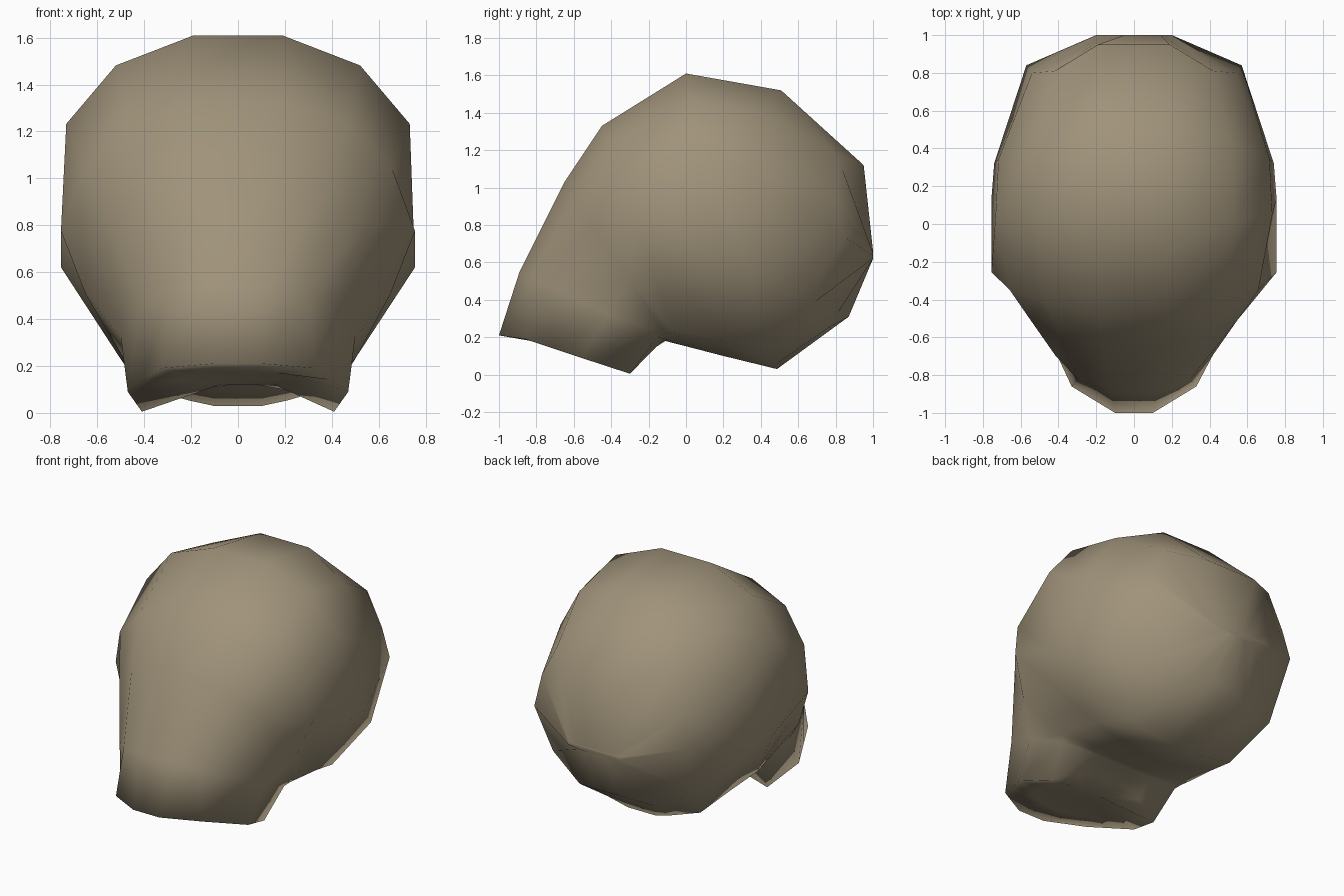
import bpy
import bmesh
from mathutils import Vector

cube = bpy.data.objects.get("Cube")
if cube:
    bpy.data.objects.remove(cube, do_unlink=True)

# One warm stone colour
tan = bpy.data.materials.new("warm_tan")
tan.use_nodes = True
colour = (0.35, 0.29, 0.195, 1)
tan.diffuse_color = colour
tan.node_tree.nodes["Principled BSDF"].inputs["Base Color"].default_value = colour


def section(top, bottom, width, bend=0, shoulder=1, brow=.25, middle=.61, corner=.62):
    """Tilted half ring from a top (y, z) to a bottom (y, z); bend shifts the sides in y.
    Shoulder and corner scale the upper and lower width; brow and middle place the sides."""
    profile = [(.25, 0), (.69 * shoulder, .085), (.97 * shoulder, brow),
               (1, middle), (corner, .945), (corner / 2, .985), (.14, 1)]
    a, b = Vector((0, *top)), Vector((0, *bottom))
    return [a.lerp(b, t) + Vector((width * x, bend * x * x, 0)) for x, t in profile]


def outline(*points):
    """Half ring from points listed top to bottom."""
    return [Vector(p) for p in points]


# Sections from the hollow palate to the back of the skull
sections = [
    # Palate and muzzle rim, arched at the back
    section((-.80, .175), (-.42, .12), .24),
    outline((.10, -1, .21), (.33, -.86, .19), (.40, -.71, .14), (.47, -.56, .09),
            (.41, -.3, .005), (.25, -.25, .09), (.13, -.23, .12)),
    # Muzzle and brow, hinged at the neck
    section((-.89, .55), (-.11, .18), .50, shoulder=.86, corner=.92),
    section((-.65, 1.03), (-.08, .172), .65, shoulder=.87, corner=.74),
    section((-.45, 1.33), (-.04, .162), .755, shoulder=.9, middle=.475, corner=.66),
    # Crown
    section((0, 1.61), (.2, .10), .755, middle=.655),
    section((.52, 1.52), (.49, .03), .74, -.18, brow=.3, corner=.56),
    # Back of the skull
    outline((.19, .95, 1.12), (.42, .81, 1.17), (.54, .80, .95), (.57, .84, .74),
            (.56, .65, .36), (.28, .76, .25), (.10, .87, .31)),
    section((1, .66), (1, .62), .20),
]

# Loft the mirrored sections
bm = bmesh.new()
rings = []
for half in sections:
    right = [bm.verts.new(p) for p in half]
    left = [bm.verts.new((-p.x, p.y, p.z)) for p in reversed(half)]
    rings.append(right + left)
count = len(rings[0])
for a, b in zip(rings, rings[1:]):
    for i in range(count):
        j = (i + 1) % count
        bm.faces.new((a[i], a[j], b[j], b[i]))

# Close both ends with strips across
for ring in (rings[0], rings[-1]):
    for i in range(count // 2 - 1):
        bm.faces.new((ring[i], ring[i + 1], ring[-2 - i], ring[-1 - i]))
bmesh.ops.recalc_face_normals(bm, faces=bm.faces)
for face in bm.faces:
    face.smooth = True

mesh = bpy.data.meshes.new("skull")
bm.to_mesh(mesh)
bm.free()
mesh.materials.append(tan)
skull = bpy.data.objects.new("skull", mesh)
bpy.context.collection.objects.link(skull)
